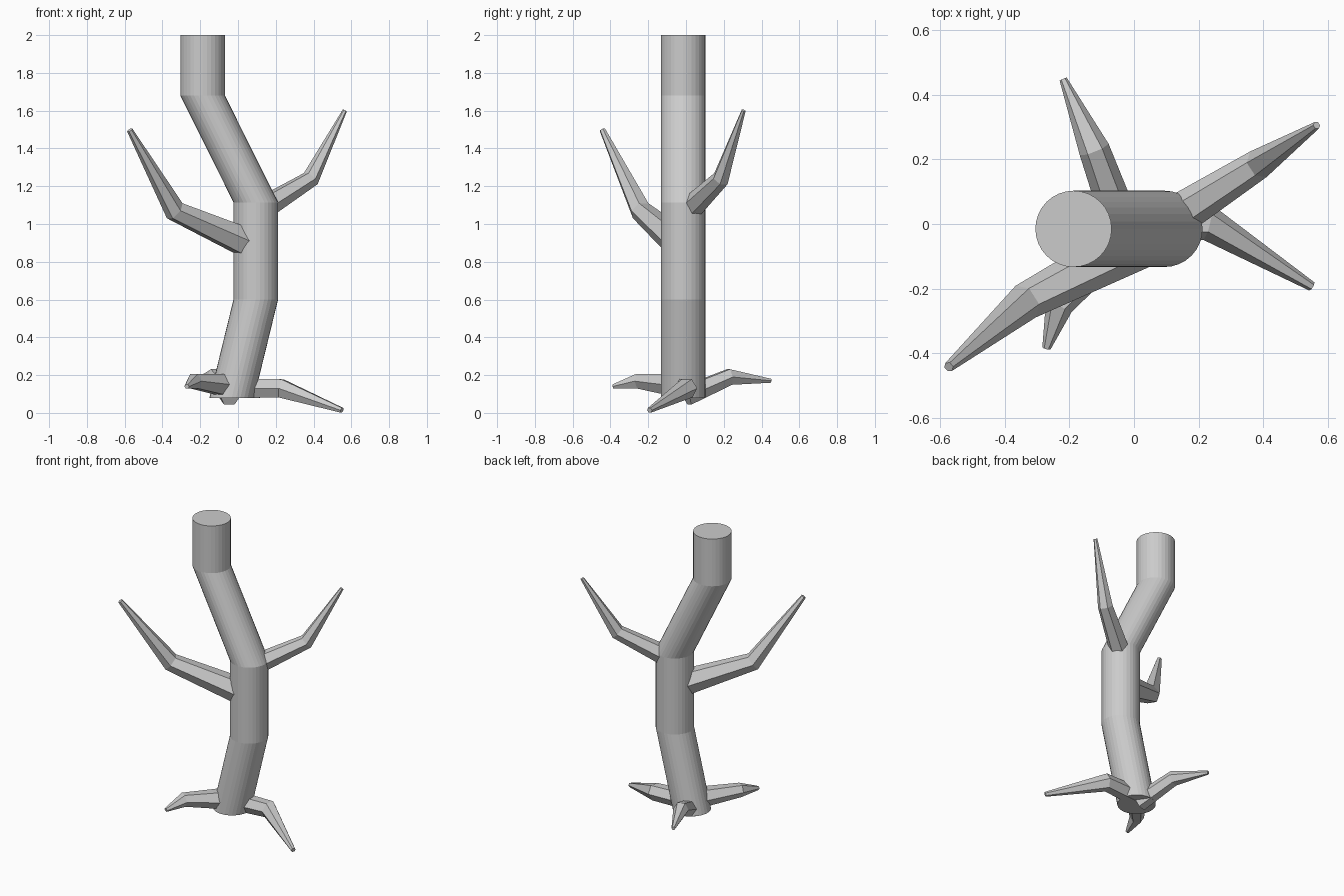
import bpy, bmesh
from math import cos, sin, tau
from mathutils import Vector

if "Cube" in bpy.data.objects:
    bpy.data.objects.remove(bpy.data.objects["Cube"])


def loft(name, rings):
    """Skin a list of equal-length vertex rings and cap both ends."""
    bm = bmesh.new()
    loops = [[bm.verts.new(p) for p in ring] for ring in rings]
    n = len(loops[0])
    for a, b in zip(loops, loops[1:]):
        for i in range(n):
            j = (i + 1) % n
            bm.faces.new((a[i], a[j], b[j], b[i]))
    bm.faces.new(loops[0][::-1])
    bm.faces.new(loops[-1])
    bmesh.ops.recalc_face_normals(bm, faces=bm.faces)
    mesh = bpy.data.meshes.new(name)
    bm.to_mesh(mesh)
    bm.free()
    obj = bpy.data.objects.new(name, mesh)
    bpy.context.collection.objects.link(obj)
    return obj


def limb(name, points, radii, sides=6):
    """Bent, tapering six-sided limb along three points."""
    pts = [Vector(p) for p in points]
    dirs = [(b - a).normalized() for a, b in zip(pts, pts[1:])]
    tangents = [dirs[0], (dirs[0] + dirs[1]).normalized(), dirs[1]]
    rings = []
    for p, t, r in zip(pts, tangents, radii):
        side = t.cross(Vector((0, 0, 1))).normalized()
        up = side.cross(t)
        rings.append([p + r * (cos(tau * i / sides) * side + sin(tau * i / sides) * up)
                      for i in range(sides)])
    return loft(name, rings)


# Trunk: level circular rings shifted along x
R, Y, N = 0.118, -0.015, 32
path = [(-0.033, 0.08), (0.094, 0.60), (0.094, 1.115), (-0.187, 1.68), (-0.187, 2.0)]
loft("trunk", [[(x + R * cos(tau * i / N), Y + R * sin(tau * i / N), z) for i in range(N)]
               for x, z in path])

# Branches
limb("left_branch", [(0.07, -0.03, 0.89), (-0.335, -0.24, 1.07), (-0.573, -0.442, 1.497)],
     (0.085, 0.058, 0.016))
limb("right_branch", [(0.11, 0.01, 1.07), (0.385, 0.185, 1.24), (0.565, 0.305, 1.60)],
     (0.066, 0.047, 0.012))

# Roots
limb("right_root", [(0.0, -0.01, 0.13), (0.228, 0.005, 0.13), (0.55, -0.193, 0.014)],
     (0.06, 0.056, 0.015))
limb("back_root", [(-0.04, 0.0, 0.09), (-0.123, 0.23, 0.19), (-0.219, 0.448, 0.17)],
     (0.058, 0.048, 0.012))
limb("front_root", [(-0.05, -0.04, 0.145), (-0.232, -0.25, 0.168), (-0.271, -0.385, 0.14)],
     (0.068, 0.045, 0.013))
